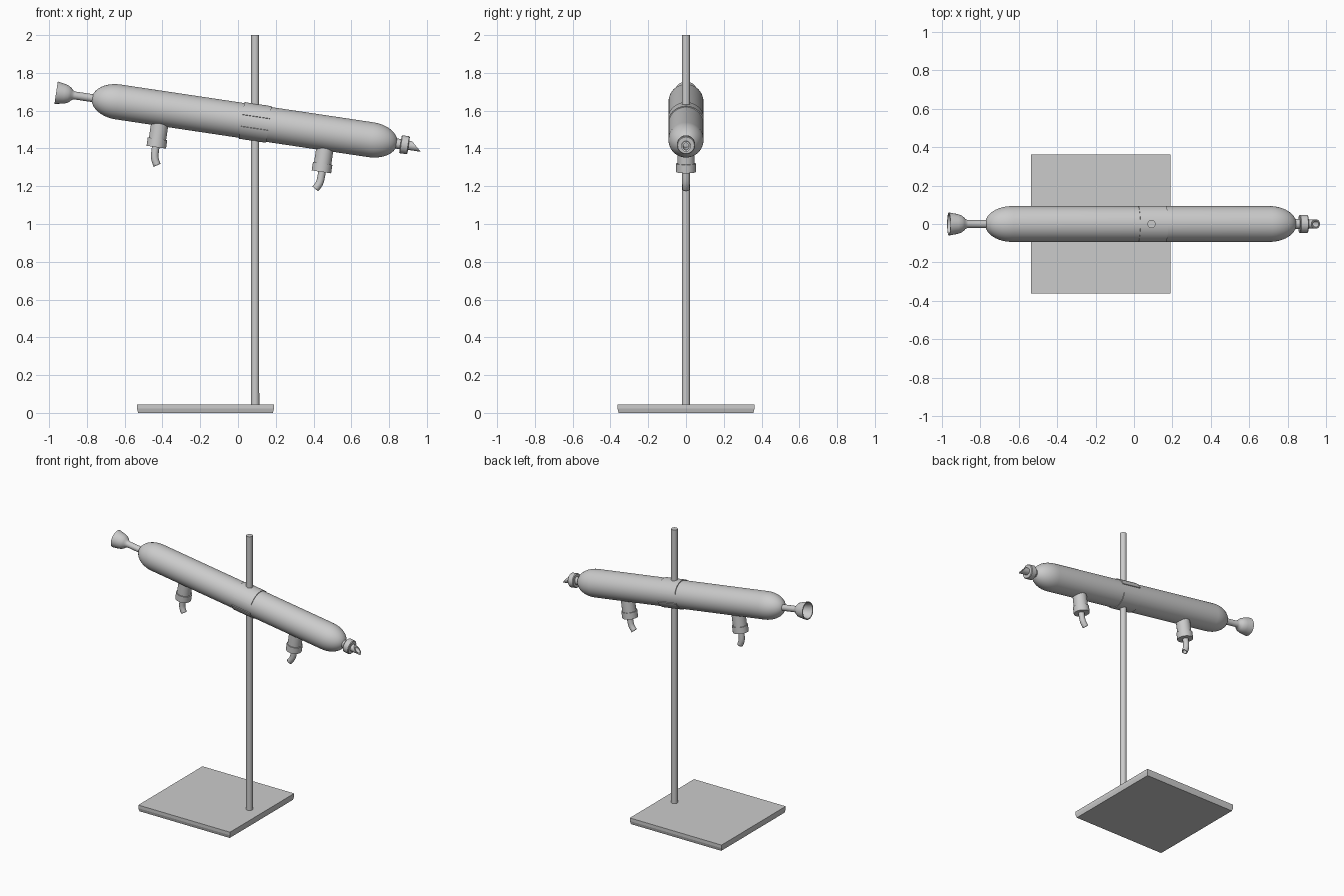
import bpy, bmesh, math
from mathutils import Matrix, Vector

if "Cube" in bpy.data.objects:
    bpy.data.objects.remove(bpy.data.objects["Cube"])

TILT = math.radians(8.5)
# local frame of the tilted glass tube: x along its axis
TUBE = Matrix.Translation((0.035, 0, 1.546)) @ Matrix.Rotation(TILT, 4, 'Y')


def finish(name, bm, matrix, angle=35):
    bmesh.ops.remove_doubles(bm, verts=bm.verts, dist=1e-5)
    bmesh.ops.transform(bm, matrix=matrix, verts=bm.verts)
    bmesh.ops.recalc_face_normals(bm, faces=bm.faces)
    mesh = bpy.data.meshes.new(name)
    bm.to_mesh(mesh)
    bm.free()
    ob = bpy.data.objects.new(name, mesh)
    bpy.context.collection.objects.link(ob)
    bpy.ops.object.select_all(action='DESELECT')
    ob.select_set(True)
    bpy.context.view_layer.objects.active = ob
    bpy.ops.object.shade_smooth_by_angle(angle=math.radians(angle))
    return ob


def spin_profile(profile, sweep=360, start=0, closed=False, steps=40):
    """Sweep (distance, radius) points about the local x axis."""
    bm = bmesh.new()
    turn = Matrix.Rotation(math.radians(start), 4, 'X')
    vs = [bm.verts.new(turn @ Vector((s, 0, r))) for s, r in profile]
    es = [bm.edges.new(p) for p in zip(vs, vs[1:])]
    if closed:
        es.append(bm.edges.new((vs[-1], vs[0])))
    bmesh.ops.spin(bm, geom=vs + es, cent=(0, 0, 0), axis=(1, 0, 0),
                   angle=math.radians(sweep), steps=steps)
    if sweep < 360:
        bmesh.ops.holes_fill(bm, edges=[e for e in bm.edges if e.is_boundary])
    return bm


def lathe(name, profile, matrix=TUBE, **kw):
    return finish(name, spin_profile(profile, **kw), matrix)


# base plate with a slightly tapered lower half
bm = bmesh.new()
for z0, z1, inset in ((0.023, 0.045, 0), (0, 0.023, 0.006)):
    r = bmesh.ops.create_cube(bm, size=1)
    for v in r['verts']:
        low = v.co.z < 0
        h = 0.3625 - (inset if low else 0)
        v.co = (math.copysign(h, v.co.x), math.copysign(h, v.co.y), z0 if low else z1)
bmesh.ops.remove_doubles(bm, verts=bm.verts, dist=1e-5)
inner = [f for f in bm.faces if all(abs(v.co.z - 0.023) < 1e-5 for v in f.verts)]
bmesh.ops.delete(bm, geom=inner, context='FACES_ONLY')
finish("base_plate", bm, Matrix.Translation((-0.172, 0, 0)), 10)

# upright pole
UP = Matrix.Translation((0.091, 0, 0)) @ Matrix.Rotation(-math.pi / 2, 4, 'Y')
lathe("pole", [(0.04, 0), (0.04, 0.0215), (2, 0.0215), (2, 0)], UP, steps=24)

# main tube body with long rounded ends
half, end, rad = 0.818, 0.14, 0.093
cap = [(half - end + end * math.sin(a), rad * math.cos(a))
       for a in (math.pi / 2 * i / 10 for i in range(11))]
lathe("tube_body", [(-s, r) for s, r in reversed(cap)] + cap, steps=48)

# two curved clamp jaws
jaw = [(-0.016, 0.088), (0.130, 0.088), (0.130, 0.098), (-0.016, 0.098)]
for name, start in (("upper_clamp_jaw", -71), ("lower_clamp_jaw", 109)):
    lathe(name, jaw, sweep=142, start=start, closed=True)

# open cup and neck at the raised end
lathe("inlet_cup", [(-0.78, 0.021), (-0.91, 0.021), (-0.922, 0.026), (-0.931, 0.036),
                    (-0.945, 0.046), (-0.965, 0.052), (-1.009, 0.060), (-1.009, 0.053),
                    (-0.965, 0.045), (-0.945, 0.036), (-0.935, 0.020), (-0.935, 0)])

# neck and collar at the lowered end
lathe("outlet_collar", [(0.79, 0.027), (0.834, 0.027), (0.834, 0.044), (0.838, 0.048),
                        (0.874, 0.048), (0.878, 0.044), (0.878, 0.018)])

# outlet tip, cut at a slant
bm = spin_profile([(0.87, 0.024), (0.92, 0.024), (0.92, 0.016), (0.84, 0.016), (0.84, 0)])
for v in bm.verts:
    if v.co.x > 0.9:
        v.co.x -= v.co.z * 1.1
finish("outlet_tip", bm, TUBE)

# side ports, mirrored about the tube middle
for side, label in ((-1, "upper"), (1, "lower")):
    down = TUBE @ Matrix.Translation((side * 0.442, 0, 0)) @ Matrix.Rotation(math.pi / 2, 4, 'Y')
    lathe(label + "_port", [(0.06, 0.046), (0.162, 0.046), (0.162, 0.052),
                            (0.207, 0.052), (0.207, 0)], down, steps=32)

    # bent hose nozzle
    cu = bpy.data.curves.new(label + "_nozzle", 'CURVE')
    cu.dimensions = '3D'
    cu.bevel_depth = 0.020
    cu.bevel_resolution = 4
    sp = cu.splines.new('NURBS')
    pts = [(0.445, 0.19), (0.445, 0.225), (0.445, 0.262), (0.435, 0.282), (0.423, 0.301)]
    sp.points.add(len(pts) - 1)
    for p, (s, d) in zip(sp.points, pts):
        p.co = (*(TUBE @ Vector((side * s, 0, -d))), 1)
    sp.use_endpoint_u = True
    sp.order_u = 4
    sp.resolution_u = 4
    ob = bpy.data.objects.new(label + "_nozzle", cu)
    bpy.context.collection.objects.link(ob)
    wall = ob.modifiers.new("wall", 'SOLIDIFY')
    wall.thickness = 0.006
    wall.offset = -1
